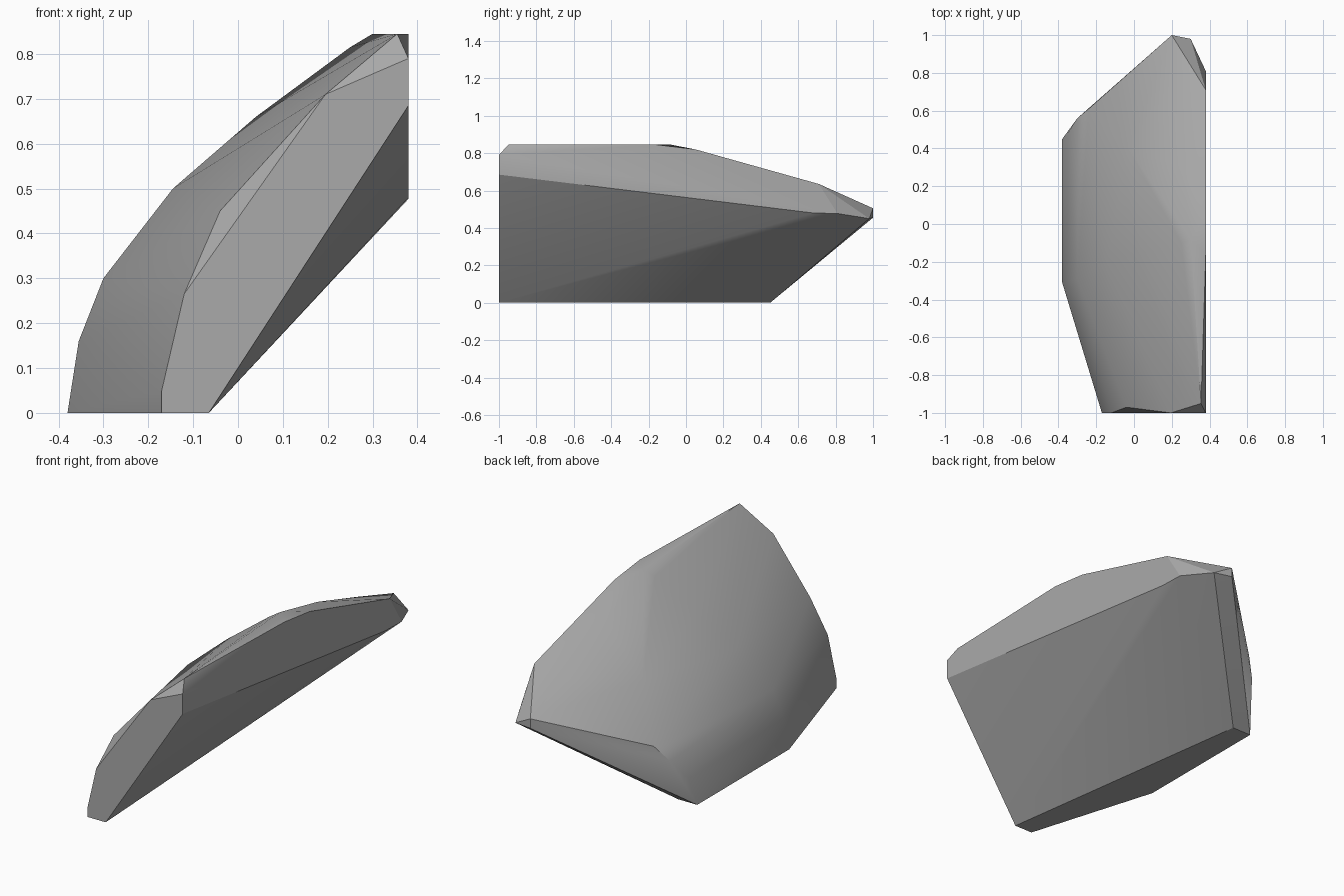
import bpy
import bmesh
import math

cube = bpy.data.objects.get("Cube")
if cube:
    bpy.data.objects.remove(cube, do_unlink=True)

# Plain grey stone
stone = bpy.data.materials.new("grey_stone")
stone.use_nodes = True
colour = (0.4, 0.4, 0.4, 1)
stone.diffuse_color = colour
stone.node_tree.nodes["Principled BSDF"].inputs["Base Color"].default_value = colour

# Cut front end, from the base up to the upper corner
front_end = [(-.17, -1, 0), (-.17, -1, .05), (-.12, -1, .265), (-.04, -.97, .45),
             (.195, -1, .71), (.355, -.95, .845), (.38, -1, .79), (.38, -1, .685),
             (-.065, -1, 0)]
# Straight flank
flank = [(.38, -.16, .845), (.38, .05, .82), (.38, .71, .635), (.38, .81, .477),
         (.38, .68, .48)]
# Pointed back end
back_end = [(.3, .98, .45), (.2, 1, .455), (.2, 1, .505), (-.24, .61, .33),
            (-.3, .56, .25)]
# Flat foot
foot = [(-.38, -.31, 0), (-.38, .45, 0), (-.27, .45, 0)]
# Domed outer face
dome = [(-.355, -.3, .16), (-.3, -.29, .3), (-.145, -.21, .5), (.04, -.15, .66),
        (.25, -.1, .815), (.3, -.08, .845), (.25, .3, .74), (.2, .7, .6),
        (-.03, .4, .54), (-.35, .48, .14)]

# The chipped slab is the convex skin around these corners
bm = bmesh.new()
for corner in front_end + flank + back_end + foot + dome:
    bm.verts.new(corner)
hull = bmesh.ops.convex_hull(bm, input=bm.verts[:])
loose = [v for v in bm.verts if not v.link_faces]
bmesh.ops.delete(bm, geom=loose, context='VERTS')
bmesh.ops.dissolve_limit(bm, angle_limit=math.radians(1), verts=bm.verts[:], edges=bm.edges[:])
bmesh.ops.recalc_face_normals(bm, faces=bm.faces[:])

mesh = bpy.data.meshes.new("rock_slab")
bm.to_mesh(mesh)
bm.free()
mesh.materials.append(stone)
slab = bpy.data.objects.new("rock_slab", mesh)
bpy.context.collection.objects.link(slab)

bpy.ops.object.select_all(action='DESELECT')
slab.select_set(True)
bpy.context.view_layer.objects.active = slab
bpy.ops.object.shade_smooth_by_angle(angle=math.radians(30))
